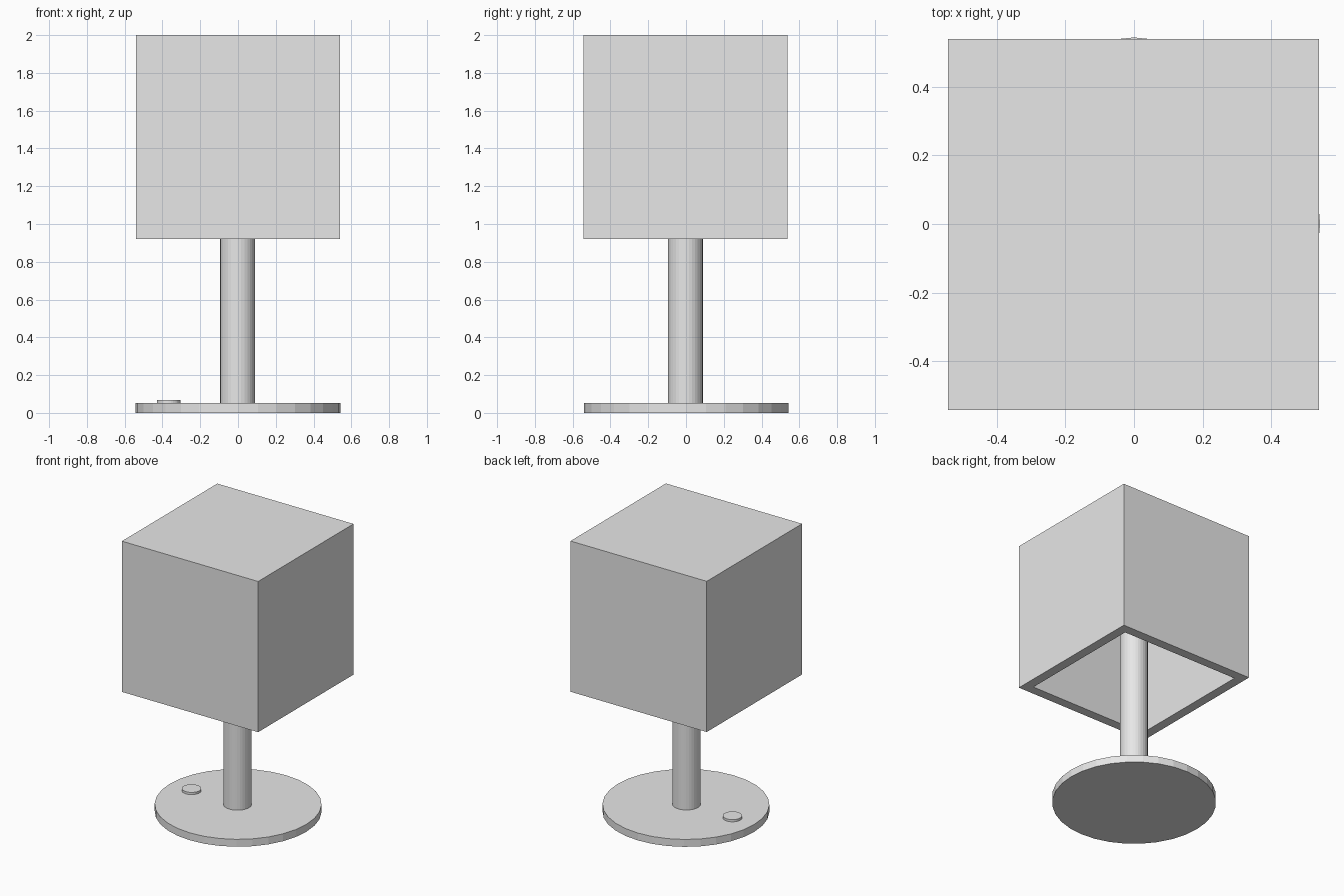
import bpy
import bmesh

default = bpy.data.objects.get("Cube")
if default:
    bpy.data.objects.remove(default, do_unlink=True)

# Single plain grey finish
grey = bpy.data.materials.new("plain_grey")
grey.use_nodes = True
colour = (0.8, 0.8, 0.8, 1)
grey.diffuse_color = colour
grey.node_tree.nodes["Principled BSDF"].inputs["Base Color"].default_value = colour


def cylinder(name, x, y, radius, bottom, top):
    """Upright flat-sided cylinder between two heights."""
    bpy.ops.mesh.primitive_cylinder_add(
        vertices=32, radius=radius, depth=top - bottom,
        location=(x, y, (bottom + top) / 2))
    obj = bpy.context.object
    obj.name = name
    obj.data.materials.append(grey)
    return obj


SHADE_SIZE = 1.08
SHADE_BOTTOM = 0.92
WALL = 0.068

# Round foot, stem up to the underside of the shade top, and switch
cylinder("base", 0, 0.001, 0.542, 0, 0.053)
cylinder("stem", -0.002, -0.003, 0.092, 0.05, 2 - WALL)
cylinder("switch_button", -0.367, -0.002, 0.063, 0.05, 0.069)

# Box shade, open underneath, with a thick wall
bpy.ops.mesh.primitive_cube_add(
    size=SHADE_SIZE, location=(-0.001, -0.002, SHADE_BOTTOM + SHADE_SIZE / 2))
shade = bpy.context.object
shade.name = "lamp_shade"
shade.data.materials.append(grey)
bm = bmesh.new()
bm.from_mesh(shade.data)
underside = [f for f in bm.faces if f.normal.z < -0.5]
bmesh.ops.delete(bm, geom=underside, context="FACES_ONLY")
bm.to_mesh(shade.data)
bm.free()
wall = shade.modifiers.new("wall", "SOLIDIFY")
wall.thickness = WALL
wall.offset = -1
wall.use_even_offset = True
